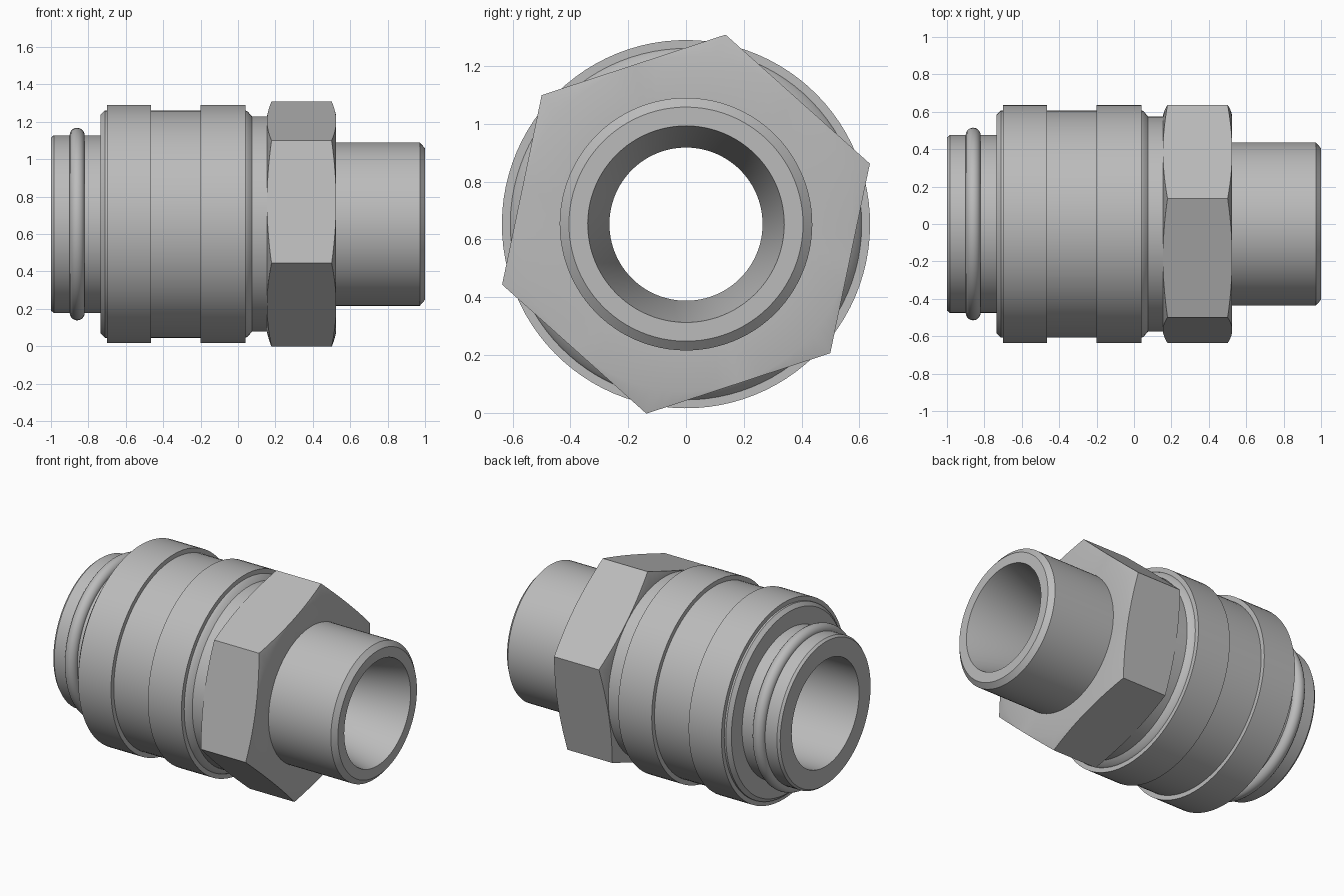
import bpy, bmesh, math

cube = bpy.data.objects.get("Cube")
if cube:
    bpy.data.objects.remove(cube)

AXIS_Z = 0.653
SEG = 96

steel = bpy.data.materials.new("grey steel")
steel.use_nodes = True
GREY = (0.5, 0.5, 0.5, 1)
steel.diffuse_color = GREY
steel.node_tree.nodes["Principled BSDF"].inputs["Base Color"].default_value = GREY


def loft(name, rings, closed=True):
    """Join rings of points into a closed tube around the long axis."""
    bm = bmesh.new()
    loops = [[bm.verts.new(p) for p in ring] for ring in rings]
    for i, a in enumerate(loops):
        b = loops[(i + 1) % len(loops)]
        for j in range(SEG):
            k = (j + 1) % SEG
            bm.faces.new((a[j], a[k], b[k], b[j]))
    bmesh.ops.recalc_face_normals(bm, faces=bm.faces)
    mesh = bpy.data.meshes.new(name)
    bm.to_mesh(mesh)
    bm.free()
    mesh.materials.append(steel)
    obj = bpy.data.objects.new(name, mesh)
    bpy.context.collection.objects.link(obj)
    obj.location.z = AXIS_Z
    bpy.ops.object.select_all(action="DESELECT")
    obj.select_set(True)
    bpy.context.view_layer.objects.active = obj
    bpy.ops.object.shade_smooth_by_angle(angle=math.radians(25))
    return obj


HEX_TURN = math.radians(18.2)
ANGLES = [HEX_TURN + math.tau * j / SEG for j in range(SEG)]


def ring(x_of, r_of):
    return [(x_of(a), r_of(a) * math.cos(a), r_of(a) * math.sin(a)) for a in ANGLES]


def circle(x, r):
    return ring(lambda a: x, lambda a: r)


def revolve(name, profile):
    return loft(name, [circle(x, r) for x, r in profile])


# Core tube: plug neck, groove shoulder, spigot and tapered bore
revolve("core_tube", [
    (-1.0, 0.345), (-1.0, 0.463), (-0.985, 0.475), (-0.6, 0.475), (-0.6, 0.5),
    (0.03, 0.5), (0.03, 0.575), (0.2, 0.575), (0.2, 0.437), (0.972, 0.437),
    (1.0, 0.405), (1.0, 0.34), (0.67, 0.265), (0.12, 0.265), (0.05, 0.345),
])

# Outer sleeve with two raised bands
revolve("sleeve", [
    (-0.735, 0.46), (-0.735, 0.585), (-0.712, 0.608), (-0.7, 0.608),
    (-0.7, 0.637), (-0.465, 0.637), (-0.465, 0.608), (-0.2, 0.608),
    (-0.2, 0.637), (0.04, 0.637), (0.04, 0.608), (0.052, 0.602),
    (0.075, 0.575), (0.075, 0.46),
])

# Sealing ring on the plug neck
revolve("seal_ring", [
    (-0.86 + 0.04 * math.cos(t), 0.475 + 0.04 * math.sin(t))
    for t in (math.tau * i / 20 for i in range(20))
])

# Hexagon collar with conically chamfered corners
FLAT = 0.58


def hex_radius(a):
    return FLAT / math.cos((a - HEX_TURN + 1e-6) % (math.pi / 3) - math.pi / 6)


def chamfer(a):
    return 0.27 * (hex_radius(a) - FLAT)


X0, X1 = 0.155, 0.525
loft("hexagon_collar", [
    circle(X0, 0.42), circle(X0, FLAT - 0.001),
    ring(lambda a: X0 + chamfer(a), hex_radius),
    ring(lambda a: X1 - chamfer(a), hex_radius),
    circle(X1, FLAT - 0.001), circle(X1, 0.42),
])
